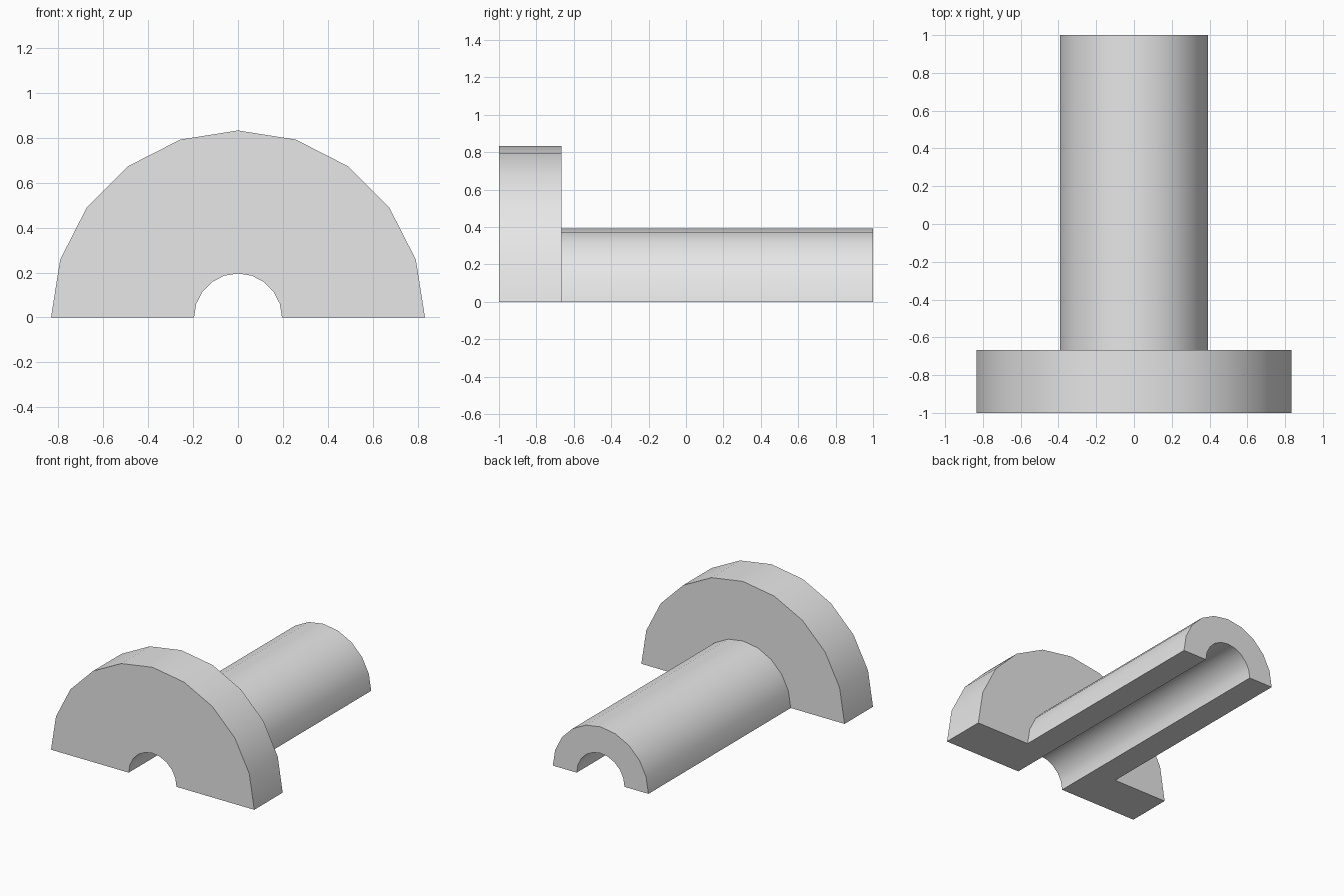
import bpy
import bmesh
import math
from mathutils import Vector

cube = bpy.data.objects.get("Cube")
if cube:
    bpy.data.objects.remove(cube, do_unlink=True)

# Plain grey finish
grey = bpy.data.materials.new("plain_grey")
grey.use_nodes = True
colour = (0.8, 0.8, 0.8, 1)
grey.diffuse_color = colour
grey.node_tree.nodes["Principled BSDF"].inputs["Base Color"].default_value = colour

# Main dimensions
BORE, SHAFT, FLANGE = 0.196, 0.392, 0.8333
FRONT, SHOULDER, BACK = -1, -0.6667, 1
STEPS = 10

# L-shaped wall section (radius, y), swept half a turn into a flanged sleeve
section = [(BORE, FRONT), (FLANGE, FRONT), (FLANGE, SHOULDER),
           (SHAFT, SHOULDER), (SHAFT, BACK), (BORE, BACK)]
bm = bmesh.new()
rings = []
for i in range(STEPS + 1):
    a = math.pi * i / STEPS
    out = Vector((math.cos(a), 0, math.sin(a)))
    rings.append([bm.verts.new(out * r + Vector((0, y, 0))) for r, y in section])

# Swept walls
for a, b in zip(rings, rings[1:]):
    for j in range(len(section)):
        k = (j + 1) % len(section)
        bm.faces.new((a[j], a[k], b[k], b[j]))

# Flat cut faces on the ground plane
bm.faces.new(rings[0])
bm.faces.new(rings[-1])
bmesh.ops.recalc_face_normals(bm, faces=bm.faces)

mesh = bpy.data.meshes.new("flanged_half_sleeve")
bm.to_mesh(mesh)
bm.free()
mesh.materials.append(grey)
sleeve = bpy.data.objects.new("flanged_half_sleeve", mesh)
bpy.context.collection.objects.link(sleeve)

# Smooth round walls with sharp rims
bpy.ops.object.select_all(action='DESELECT')
sleeve.select_set(True)
bpy.context.view_layer.objects.active = sleeve
bpy.ops.object.shade_smooth_by_angle(angle=math.radians(30))
